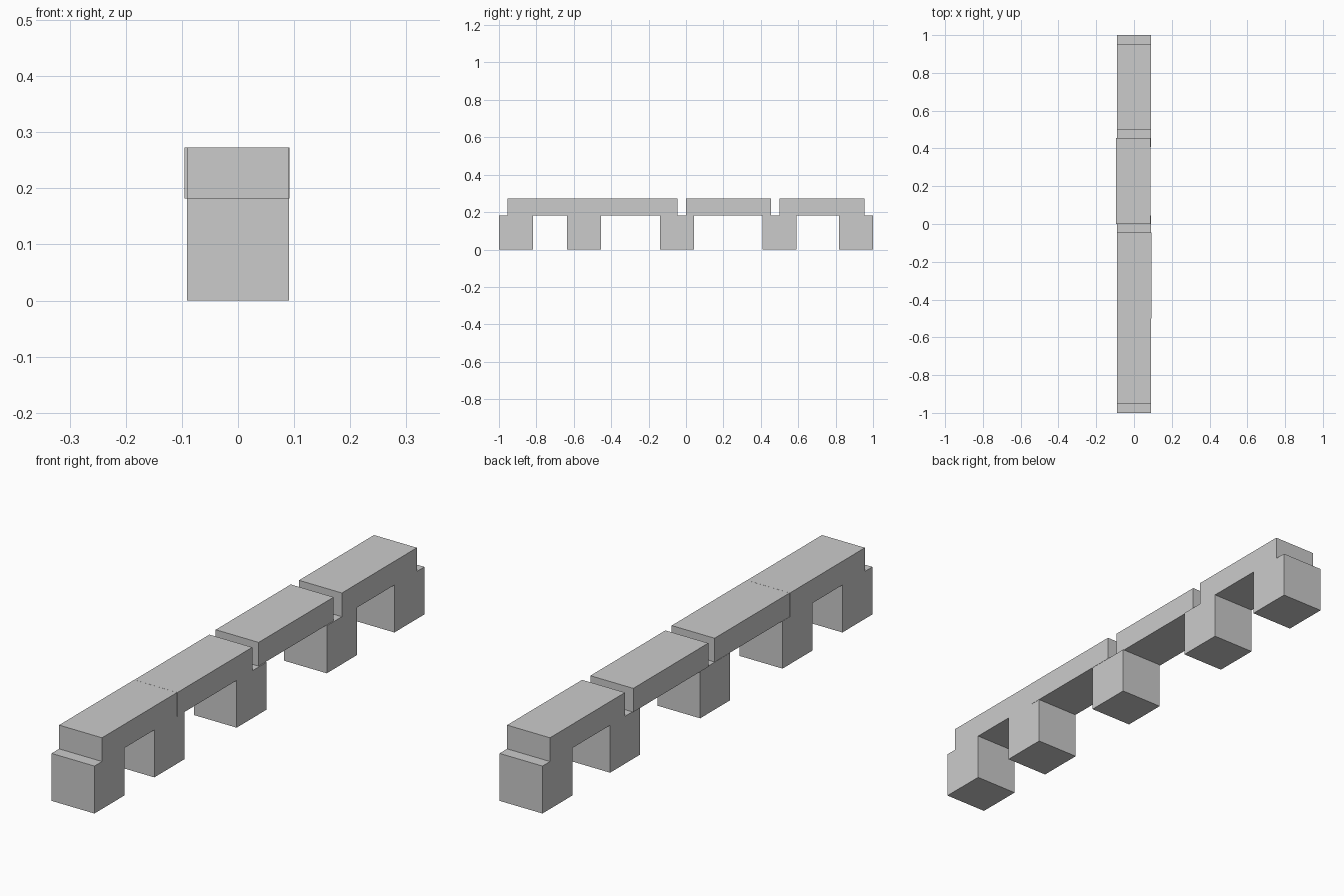
import bpy

if "Cube" in bpy.data.objects:
    bpy.data.objects.remove(bpy.data.objects["Cube"])

# One plain colour for every block
grey = bpy.data.materials.new("light_grey")
grey.diffuse_color = (0.6, 0.6, 0.6, 1)
grey.use_nodes = True
grey.node_tree.nodes["Principled BSDF"].inputs["Base Color"].default_value = grey.diffuse_color

S = 0.182          # cube side and beam width
BEAM_L = 0.4545    # beam length
BEAM_H = 0.091     # beam height


def block(name, size, centre):
    bpy.ops.mesh.primitive_cube_add(size=1, location=centre)
    ob = bpy.context.object
    ob.name = name
    ob.scale = size
    bpy.ops.object.transform_apply(location=False, rotation=False, scale=True)
    ob.data.materials.append(grey)


# Supporting cubes standing on the ground
for i, y in enumerate((-0.909, -0.546, -0.047, 0.499, 0.909), 1):
    block(f"support_cube_{i}", (S, S, S), (0, y, S / 2))

# Flat beams laid end to end over the cubes, the third slightly shifted sideways
beams = ((0, -0.727), (0.001, -0.272), (-0.004, 0.228), (0, 0.727))
for i, (x, y) in enumerate(beams, 1):
    block(f"top_beam_{i}", (S, BEAM_L, BEAM_H), (x, y, S + BEAM_H / 2))
